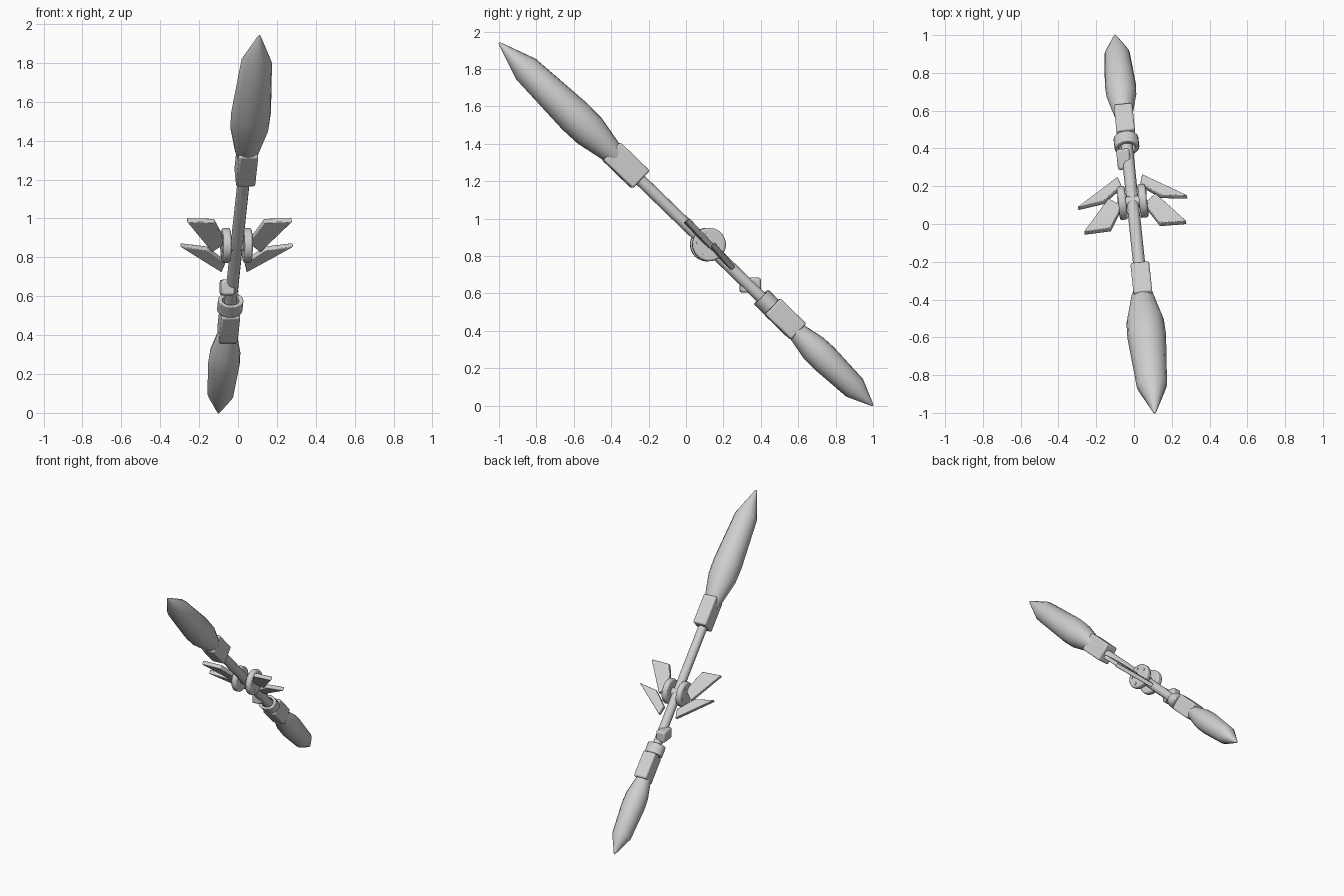
import bpy, bmesh, math
from mathutils import Matrix, Vector

cube = bpy.data.objects.get("Cube")
if cube:
    bpy.data.objects.remove(cube, do_unlink=True)

grey = bpy.data.materials.new("plain_grey")
grey.use_nodes = True
grey.diffuse_color = (0.62, 0.62, 0.62, 1)
grey.node_tree.nodes["Principled BSDF"].inputs["Base Color"].default_value = (0.62, 0.62, 0.62, 1)

# Shaft frame: local z runs along the shaft, local x stays level
shaft_dir = Vector((0.21, -2.0, 1.94)).normalized()
side_dir = Vector((2.0, 0.21, 0)).normalized()
up_dir = shaft_dir.cross(side_dir)
FRAME = Matrix((side_dir, up_dir, shaft_dir)).transposed().to_4x4()
FRAME.translation = (0.005, 0, 0.97)


def finish(name, bm, bevel=0, matrix=FRAME, angle=40):
    bmesh.ops.recalc_face_normals(bm, faces=bm.faces)
    mesh = bpy.data.meshes.new(name)
    bm.to_mesh(mesh)
    bm.free()
    mesh.materials.append(grey)
    ob = bpy.data.objects.new(name, mesh)
    bpy.context.collection.objects.link(ob)
    ob.matrix_world = matrix
    if bevel:
        mod = ob.modifiers.new("soft_edges", "BEVEL")
        mod.width, mod.segments = bevel, 2
    bpy.ops.object.select_all(action="DESELECT")
    ob.select_set(True)
    bpy.context.view_layer.objects.active = ob
    bpy.ops.object.shade_smooth_by_angle(angle=math.radians(angle))
    return ob


def lathe(name, profile, sides, stretch=1.0, closed=False, bevel=0, turn=None):
    """Sweep (radius, height) points around local z."""
    bm = bmesh.new()
    rings = []
    for r, z in profile:
        rings.append([bm.verts.new((stretch * r * math.cos(a), r * math.sin(a), z))
                      for a in (math.tau * i / sides for i in range(sides))])
    pairs = list(zip(rings, rings[1:]))
    if closed:
        pairs.append((rings[-1], rings[0]))
    else:
        bm.faces.new(rings[0])
        bm.faces.new(rings[-1])
    for a, b in pairs:
        for i in range(sides):
            j = (i + 1) % sides
            bm.faces.new((a[i], a[j], b[j], b[i]))
    if turn:
        bm.transform(turn)
    return finish(name, bm, bevel)


def box(name, size, centre, bevel, matrix=FRAME):
    bm = bmesh.new()
    bmesh.ops.create_cube(bm, size=1)
    bm.transform(Matrix.Translation(centre) @ Matrix.Diagonal((*size, 1)))
    return finish(name, bm, bevel, matrix)


# Shaft with a blade at each end
lathe("shaft", [(0.032, -0.62), (0.032, 0.36)], 12)
lathe("long_blade", [(0.045, 0.50), (0.058, 0.54), (0.094, 0.72), (0.097, 0.83),
                     (0.076, 1.195), (0.01, 1.385), (0.004, 1.397)], 16, 1.06)
lathe("short_blade", [(0.045, -0.80), (0.052, -0.83), (0.076, -0.95), (0.079, -1.03),
                      (0.065, -1.26), (0.01, -1.385), (0.004, -1.397)], 16, 1.04)

# Sockets, collar and grip block
box("long_blade_socket", (0.1, 0.132, 0.22), (0.004, 0.002, 0.452), 0.01)
box("short_blade_socket", (0.098, 0.118, 0.195), (0.003, 0.005, -0.735), 0.01)
lathe("collar", [(0.036, -0.637), (0.055, -0.637), (0.055, -0.56), (0.036, -0.56)],
      20, 1.2, closed=True, bevel=0.004)
level = Matrix.Translation((-0.055, 0.343, 0.645)) @ Matrix.Rotation(math.radians(6), 4, "Z")
box("grip_block", (0.07, 0.11, 0.08), (0, 0, 0), 0.012, level)

# Hub discs with studs, and two fins on each side
long_fin = [(0.272, 0.03), (0.13, 0.025), (0.06, -0.13), (0.125, -0.195)]
short_fin = [(0.292, -0.155), (0.15, -0.18), (0.05, -0.28), (0.065, -0.345)]
for side, tag in ((1, "left"), (-1, "right")):
    hub = Matrix.Translation((0, 0.004, -0.16)) @ Matrix.Rotation(side * math.pi / 2, 4, "Y")
    lathe(f"{tag}_hub_disc", [(0.09, 0.034), (0.09, 0.076)], 28, bevel=0.01, turn=hub)
    lathe(f"{tag}_hub_pin", [(0.03, 0), (0.03, 0.05)], 16, turn=hub)
    for k in range(5):
        spot = Matrix.Rotation(math.tau * k / 5, 4, "Z") @ Matrix.Translation((0.06, 0, 0))
        lathe(f"{tag}_hub_stud_{k + 1}", [(0.01, 0.07), (0.01, 0.079)], 10, turn=hub @ spot)
    for name, outline in (("long_fin", long_fin), ("short_fin", short_fin)):
        bm = bmesh.new()
        face = bm.faces.new([bm.verts.new((side * x, -0.013, s)) for x, s in outline])
        new = bmesh.ops.extrude_face_region(bm, geom=[face])["geom"]
        bmesh.ops.translate(bm, vec=(0, 0.03, 0),
                            verts=[v for v in new if isinstance(v, bmesh.types.BMVert)])
        finish(f"{tag}_{name}", bm, 0.004)
